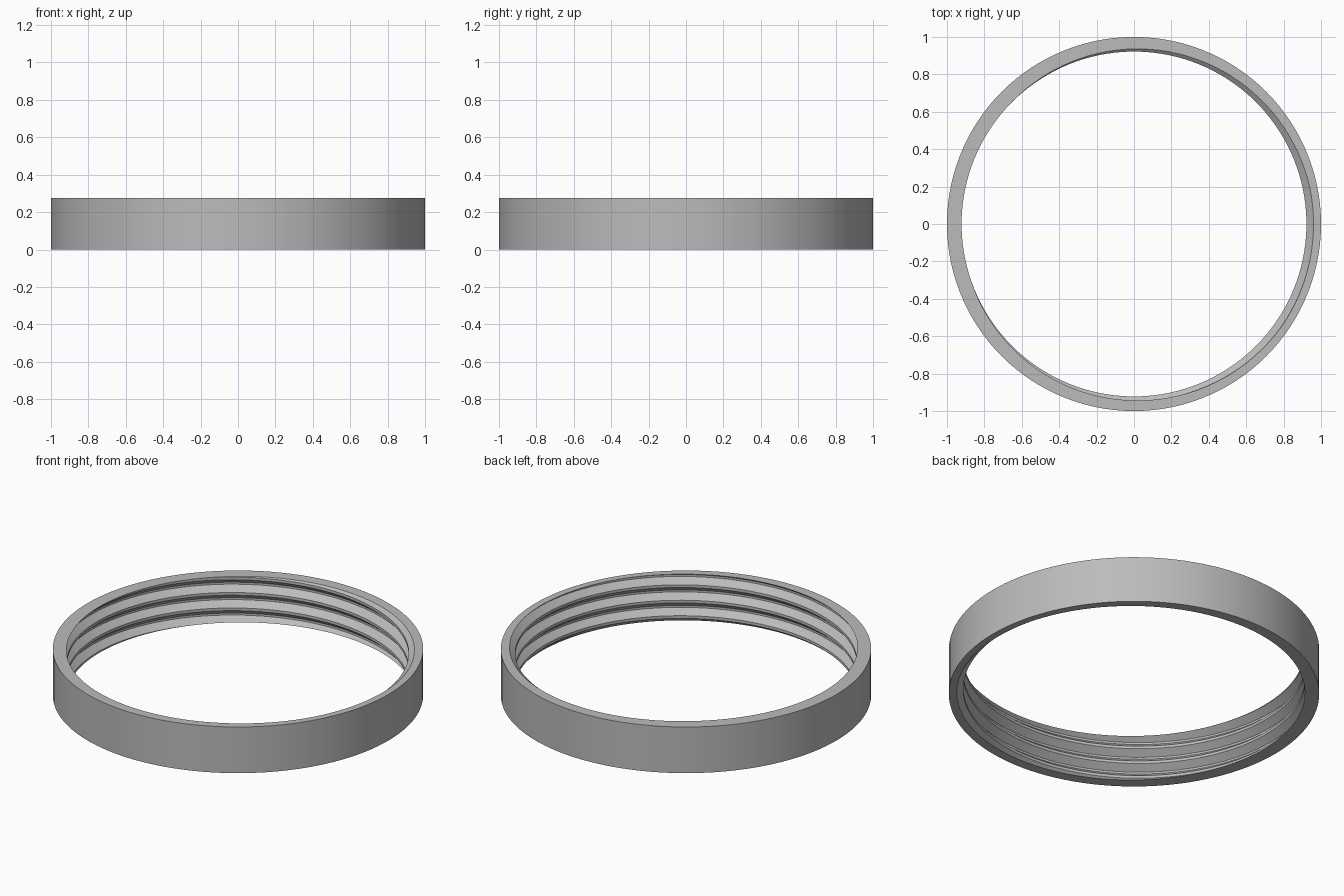
import bpy, bmesh, math

if "Cube" in bpy.data.objects:
    bpy.data.objects.remove(bpy.data.objects["Cube"])

H = 0.275          # ring height
R_OUT = 1.0        # outer wall radius
R_CREST = 0.922    # inner radius at thread crest
R_ROOT = 0.96      # inner radius at thread root
PITCH = 0.092      # rise per turn, right-handed
CREST, FLANK = 0.016, 0.032   # crest width, flank height
N = 120            # segments around


def crest_z(theta):
    """Height of one crest; it meets the top rim on the left side."""
    return H + 0.003 + PITCH * (theta - math.pi) / math.tau


def bore_radius(theta, z):
    """Inner radius of the threaded bore."""
    d = (z - crest_z(theta)) / PITCH
    d = abs(d - round(d)) * PITCH
    t = min(max((d - CREST / 2) / FLANK, 0), 1)
    return R_CREST + (R_ROOT - R_CREST) * t


def cross_section(theta):
    """Closed profile: outer wall, then thread corners clipped to the rims."""
    pts = [(R_OUT, H), (R_OUT, 0.0), (bore_radius(theta, 0), 0.0)]
    for k in range(-5, 3):
        for off in (-CREST / 2 - FLANK, -CREST / 2, CREST / 2, CREST / 2 + FLANK):
            z = min(max(crest_z(theta) + k * PITCH + off, 0.0), H)
            pts.append((bore_radius(theta, z), z))
    pts.append((bore_radius(theta, H), H))
    return pts


# Threaded ring: sweep the section around the axis
bm = bmesh.new()
columns = []
for i in range(N + 1):
    a = math.tau * i / N
    columns.append([bm.verts.new((r * math.cos(a), r * math.sin(a), z))
                    for r, z in cross_section(a)])
for c0, c1 in zip(columns, columns[1:]):
    n = len(c0)
    for j in range(n):
        k = (j + 1) % n
        bm.faces.new((c0[j], c0[k], c1[k], c1[j]))
bmesh.ops.remove_doubles(bm, verts=bm.verts, dist=0.00005)
bmesh.ops.recalc_face_normals(bm, faces=bm.faces)
mesh = bpy.data.meshes.new("threaded_ring")
bm.to_mesh(mesh)
bm.free()

ring = bpy.data.objects.new("threaded_ring", mesh)
bpy.context.collection.objects.link(ring)

# Plain grey finish
grey = bpy.data.materials.new("grey")
grey.diffuse_color = (0.5, 0.5, 0.5, 1)
grey.use_nodes = True
grey.node_tree.nodes["Principled BSDF"].inputs["Base Color"].default_value = grey.diffuse_color
mesh.materials.append(grey)

bpy.context.view_layer.objects.active = ring
ring.select_set(True)
bpy.ops.object.shade_smooth_by_angle(angle=math.radians(25))
